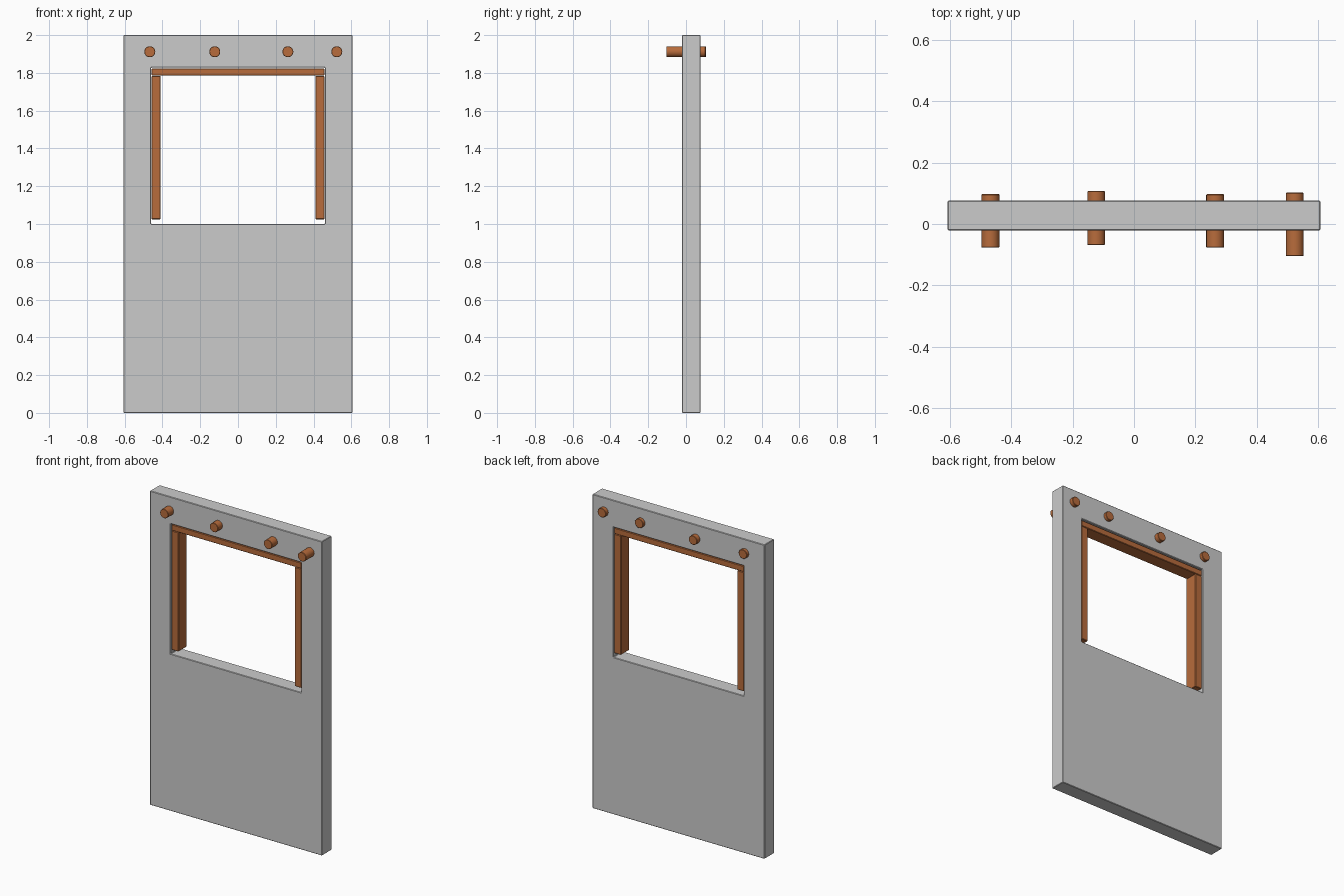
import bpy, math

if "Cube" in bpy.data.objects:
    bpy.data.objects.remove(bpy.data.objects["Cube"])

WOOD = bpy.data.materials.new("wood")
WOOD.diffuse_color = (0.48, 0.15, 0.045, 1)
WOOD.use_nodes = True
WOOD.node_tree.nodes["Principled BSDF"].inputs["Base Color"].default_value = WOOD.diffuse_color
Y0, Y1 = -0.021, 0.076


def finish(ob, mat=None, bevel=0.003):
    if mat:
        ob.data.materials.append(mat)
    if bevel:
        m = ob.modifiers.new("soft_edge", "BEVEL")
        m.width, m.segments, m.limit_method = bevel, 1, "ANGLE"
    return ob


def box(name, x, y, z):
    bpy.ops.mesh.primitive_cube_add(size=1, location=[sum(r) / 2 for r in (x, y, z)])
    ob = bpy.context.object
    ob.name = name
    ob.scale = [r[1] - r[0] for r in (x, y, z)]
    bpy.ops.object.transform_apply(location=False, rotation=False, scale=True)
    return ob


# Wall panel with a window opening
wall = box("wall_panel", (-0.606, 0.606), (Y0, Y1), (0, 2))
cutter = box("window_cutter", (-0.46, 0.46), (-0.3, 0.3), (1.0, 1.828))
cutter.hide_render = True
cutter.hide_viewport = False
cut = wall.modifiers.new("window_opening", "BOOLEAN")
cut.operation, cut.object, cut.solver = "DIFFERENCE", cutter, "EXACT"
bpy.context.view_layer.objects.active = wall
bpy.ops.object.modifier_apply(modifier=cut.name)
bpy.data.objects.remove(cutter)
finish(wall)

# Window lining: lintel and two jambs, slightly recessed
depth = (Y0 + 0.006, Y1 - 0.006)
finish(box("window_lintel", (-0.457, 0.457), depth, (1.785, 1.823)), WOOD)
for side, s in (("left", -1), ("right", 1)):
    xs = sorted((s * 0.409, s * 0.457))
    finish(box(f"window_jamb_{side}", xs, depth, (1.025, 1.784)), WOOD)

# Roof poles passing through the wall
for i, (x, front, back) in enumerate([(-0.467, -0.077, 0.097), (-0.123, -0.068, 0.107),
                                      (0.264, -0.077, 0.097), (0.523, -0.104, 0.102)]):
    bpy.ops.mesh.primitive_cylinder_add(vertices=20, radius=0.029, depth=back - front,
                                        location=(x, (front + back) / 2, 1.912),
                                        rotation=(math.pi / 2, 0, 0))
    pole = bpy.context.object
    pole.name = f"roof_pole_{i + 1}"
    bpy.ops.object.shade_smooth_by_angle(angle=math.radians(30))
    finish(pole, WOOD, 0.002)
